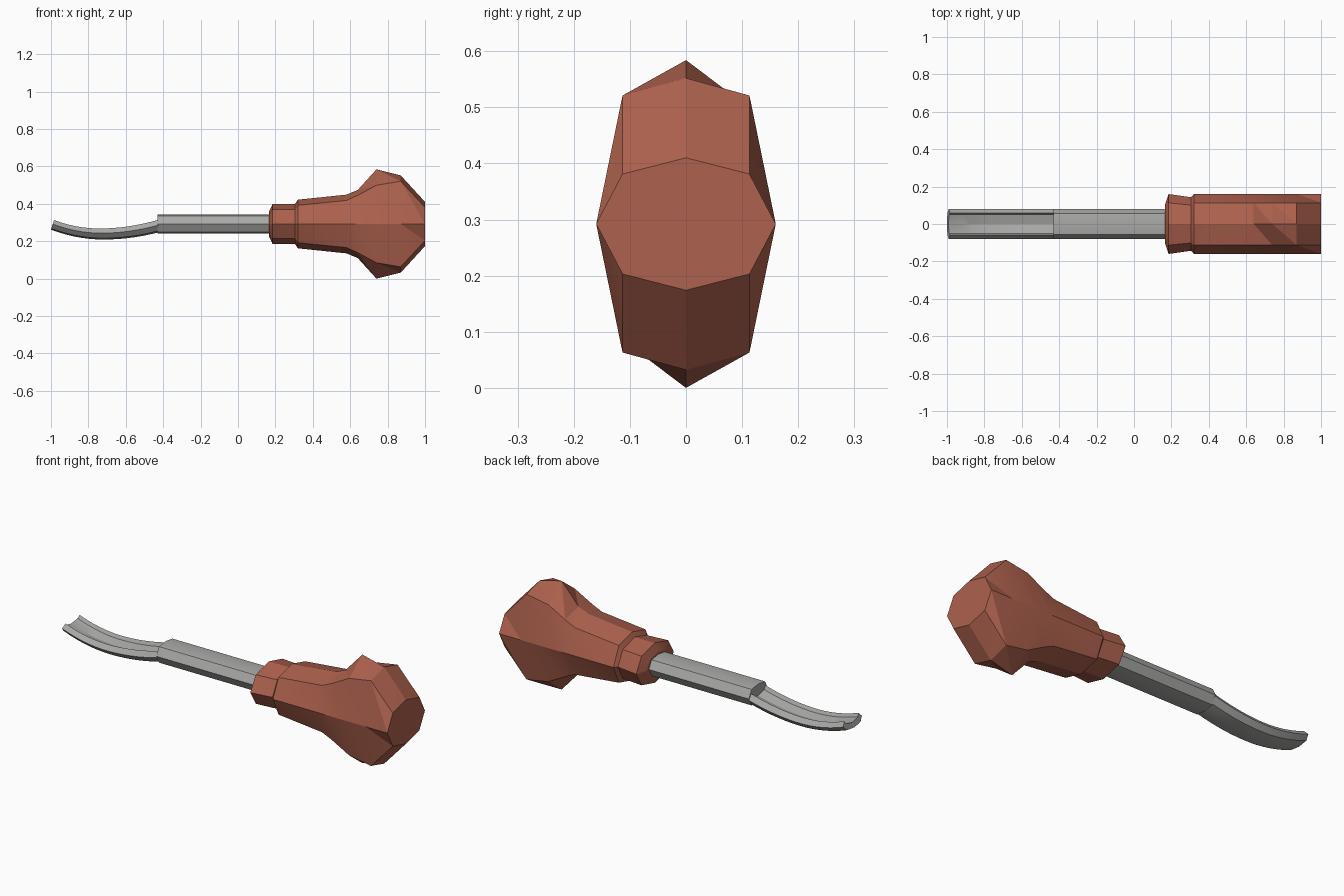
import bpy, bmesh, math

if "Cube" in bpy.data.objects:
    bpy.data.objects.remove(bpy.data.objects["Cube"])

CZ = 0.292  # height of the tool's axis


def material(name, rgb):
    m = bpy.data.materials.new(name)
    m.diffuse_color = (*rgb, 1)
    m.use_nodes = True
    m.node_tree.nodes["Principled BSDF"].inputs["Base Color"].default_value = m.diffuse_color
    return m


terracotta = material("terracotta wood", (0.42, 0.12, 0.075))
steel = material("grey steel", (0.40, 0.40, 0.39))


def loft(name, rings, mat, angle):
    """Skin closed rings of points with triangles and cap both ends."""
    bm = bmesh.new()
    vs = [[bm.verts.new(p) for p in ring] for ring in rings]
    n = len(vs[0])
    for a, b in zip(vs, vs[1:]):
        for k in range(n):
            j = (k + 1) % n
            bm.faces.new((a[k], a[j], b[k]))
            bm.faces.new((a[j], b[j], b[k]))
    bm.faces.new(vs[0])
    bm.faces.new(vs[-1][::-1])
    bmesh.ops.recalc_face_normals(bm, faces=bm.faces[:])
    me = bpy.data.meshes.new(name)
    bm.to_mesh(me)
    bm.free()
    me.materials.append(mat)
    ob = bpy.data.objects.new(name, me)
    bpy.context.collection.objects.link(ob)
    bpy.context.view_layer.objects.active = ob
    ob.select_set(True)
    bpy.ops.object.shade_smooth_by_angle(angle=math.radians(angle))
    ob.select_set(False)
    return ob


def octagon(x, w, top, diag):
    """Eight points running front, top, back, bottom around the axis."""
    d = w * 0.707
    yz = [(-w, 0), (-d, diag), (0, top), (d, diag),
          (w, 0), (d, -diag), (0, -top), (-d, -diag)]
    return [(x, y, CZ + z) for y, z in yz]


# Handle: collar, neck and flared palm knob (x, half width, top, shoulder)
handle = [
    (0.165, 0.10, 0.065, 0.048), (0.185, 0.16, 0.107, 0.078),
    (0.305, 0.143, 0.107, 0.078), (0.32, 0.16, 0.130, 0.100),
    (0.58, 0.16, 0.157, 0.126), (0.64, 0.16, 0.182, 0.153),
    (0.74, 0.16, 0.292, 0.207), (0.87, 0.16, 0.260, 0.229),
    (1.00, 0.16, 0.118, 0.089)]
loft("handle", [octagon(*r) for r in handle], terracotta, 20)

# Straight steel shaft
loft("shaft", [octagon(x, 0.08, 0.051, 0.043) for x in (-0.43, 0.25)], steel, 20)

# Curved gouge blade: hollow cross-section swept along a shallow bow
section = [(-0.08, 0.037), (-0.06, 0.064), (-0.05, 0.045), (0, 0.032),
           (0.05, 0.045), (0.06, 0.064), (0.08, 0.037), (0.057, 0.008),
           (0, 0), (-0.057, 0.008)]


def bow(x):
    d = x + 0.72
    return 0.209 + (0.44 if d > 0 else 0.67) * d * d


STEPS = 14
blade = []
for i in range(STEPS + 1):
    t = i / STEPS
    x = -1 + 0.575 * t
    lean = 0.25 * (1 - t) ** 2
    blade.append([(x + lean * z, y, bow(x) + z * (0.8 + 0.25 * t)) for y, z in section])
loft("gouge_blade", blade, steel, 25)
